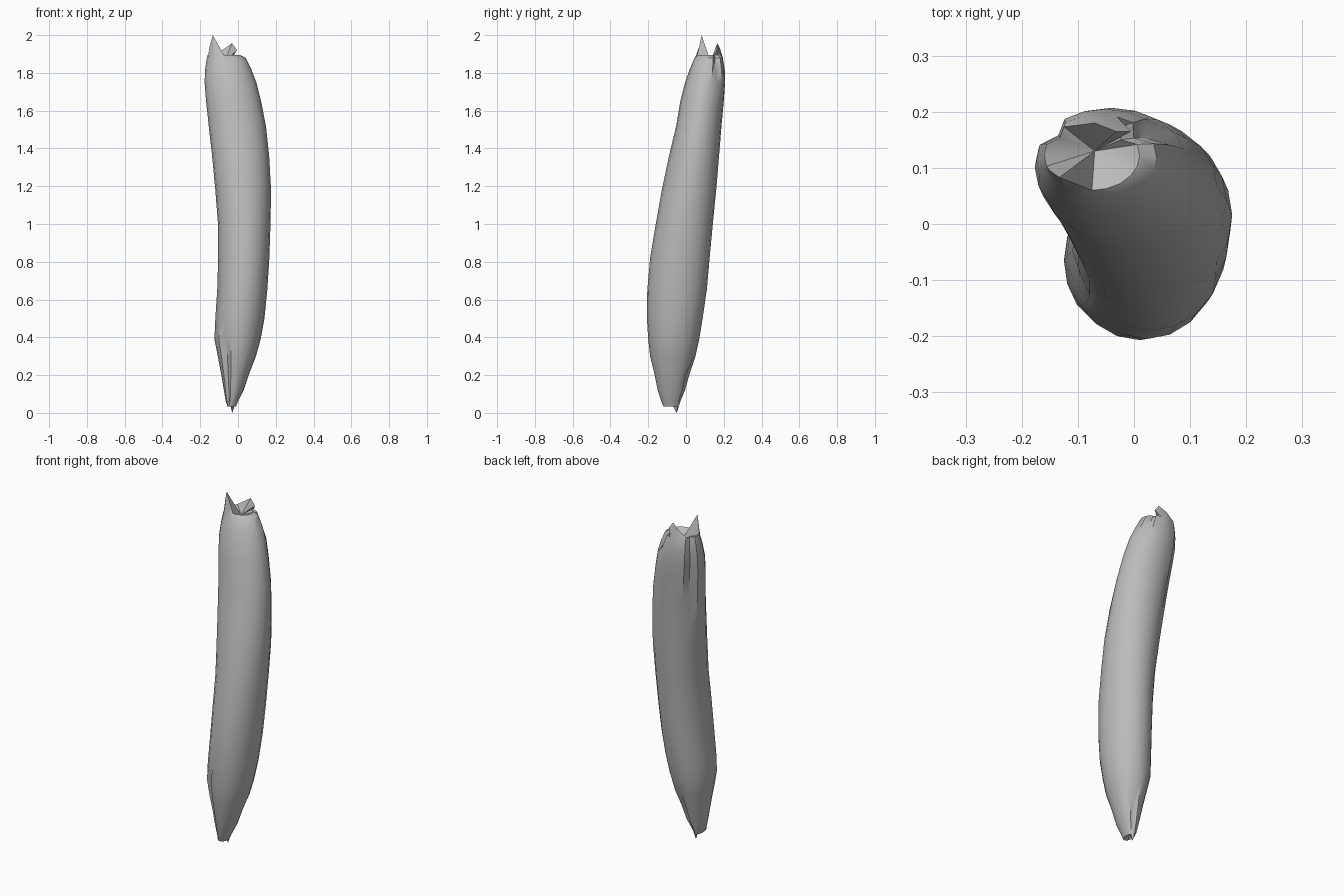
import bpy, bmesh, math

SEG = 20
# height, x min, x max, y min, y max of each cross-section
RINGS = [
    (0.06, -0.065, 0.00, -0.13, -0.03), (0.12, -0.075, 0.03, -0.15, -0.005),
    (0.21, -0.09, 0.06, -0.168, 0.02), (0.30, -0.107, 0.095, -0.19, 0.05),
    (0.39, -0.125, 0.12, -0.20, 0.07), (0.50, -0.12, 0.14, -0.207, 0.088),
    (0.65, -0.11, 0.155, -0.205, 0.11), (0.82, -0.105, 0.166, -0.19, 0.125),
    (1.00, -0.106, 0.172, -0.16, 0.142), (1.18, -0.12, 0.175, -0.128, 0.16),
    (1.36, -0.137, 0.165, -0.09, 0.175), (1.52, -0.155, 0.148, -0.052, 0.188),
    (1.65, -0.169, 0.122, -0.03, 0.20), (1.75, -0.177, 0.097, -0.005, 0.207),
    (1.82, -0.174, 0.07, 0.02, 0.205), (1.88, -0.165, 0.04, 0.045, 0.195),
]
# grooves: segment, low z, high z, depth
GROOVES = [(8, 1.5, 2.0, 0.16), (13, 0.0, 0.4, 0.16), (11, 0.4, 0.7, 0.05),
           (4, 0.1, 0.25, 0.2), (2, 1.8, 2.0, 0.25)]
# torn tips, segment: (x, y, z)
TOP = {12: (-0.15, 0.095, 1.94), 13: (-0.133, 0.083, 2.0), 14: (-0.10, 0.07, 1.94),
       5: (-0.032, 0.165, 1.957), 6: (-0.07, 0.18, 1.93), 4: (-0.005, 0.165, 1.92)}
BOTTOM = {4: (-0.03, -0.05, 0.0), 5: (-0.034, -0.045, 0.012),
          14: (-0.05, -0.115, 0.035), 13: (-0.055, -0.11, 0.04)}


def groove(k, z):
    return 1 - sum(d for s, lo, hi, d in GROOVES if s == k and lo < z < hi)


def ring(bm, z, x0, x1, y0, y1, tips):
    verts = []
    for k in range(SEG):
        a = math.tau * k / SEG
        r = groove(k, z)
        p = ((x0 + x1) / 2 + r * (x1 - x0) / 2 * math.cos(a),
             (y0 + y1) / 2 + r * (y1 - y0) / 2 * math.sin(a), z)
        verts.append(bm.verts.new(tips.get(k, p)))
    return verts


def bridge(bm, a, b):
    for k in range(SEG):
        n = (k + 1) % SEG
        bm.faces.new((a[k], a[n], b[n], b[k]))


def fan(bm, loop, tip):
    c = bm.verts.new(tip)
    for k in range(SEG):
        bm.faces.new((loop[k], loop[(k + 1) % SEG], c))


bm = bmesh.new()
loops = []
# torn lower rim, then the bent body, then the torn upper rim
loops.append(ring(bm, 0.035, -0.055, -0.01, -0.12, -0.04, BOTTOM))
loops += [ring(bm, *r, {}) for r in RINGS]
loops.append(ring(bm, 1.895, -0.16, 0.01, 0.06, 0.185, TOP))
for a, b in zip(loops, loops[1:]):
    bridge(bm, a, b)
# hollow ends
fan(bm, loops[-1], (-0.07, 0.13, 1.86))
fan(bm, loops[0][::-1], (-0.035, -0.08, 0.06))
bmesh.ops.recalc_face_normals(bm, faces=bm.faces)

mesh = bpy.data.meshes.new("pod_body")
bm.to_mesh(mesh)
bm.free()
body = bpy.data.objects.new("pod_body", mesh)
bpy.context.collection.objects.link(body)
grey = bpy.data.materials.new("plain grey")
grey.diffuse_color = (0.5, 0.5, 0.5, 1)
mesh.materials.append(grey)
bpy.context.view_layer.objects.active = body
body.select_set(True)
bpy.ops.object.shade_smooth_by_angle(angle=math.radians(35))
